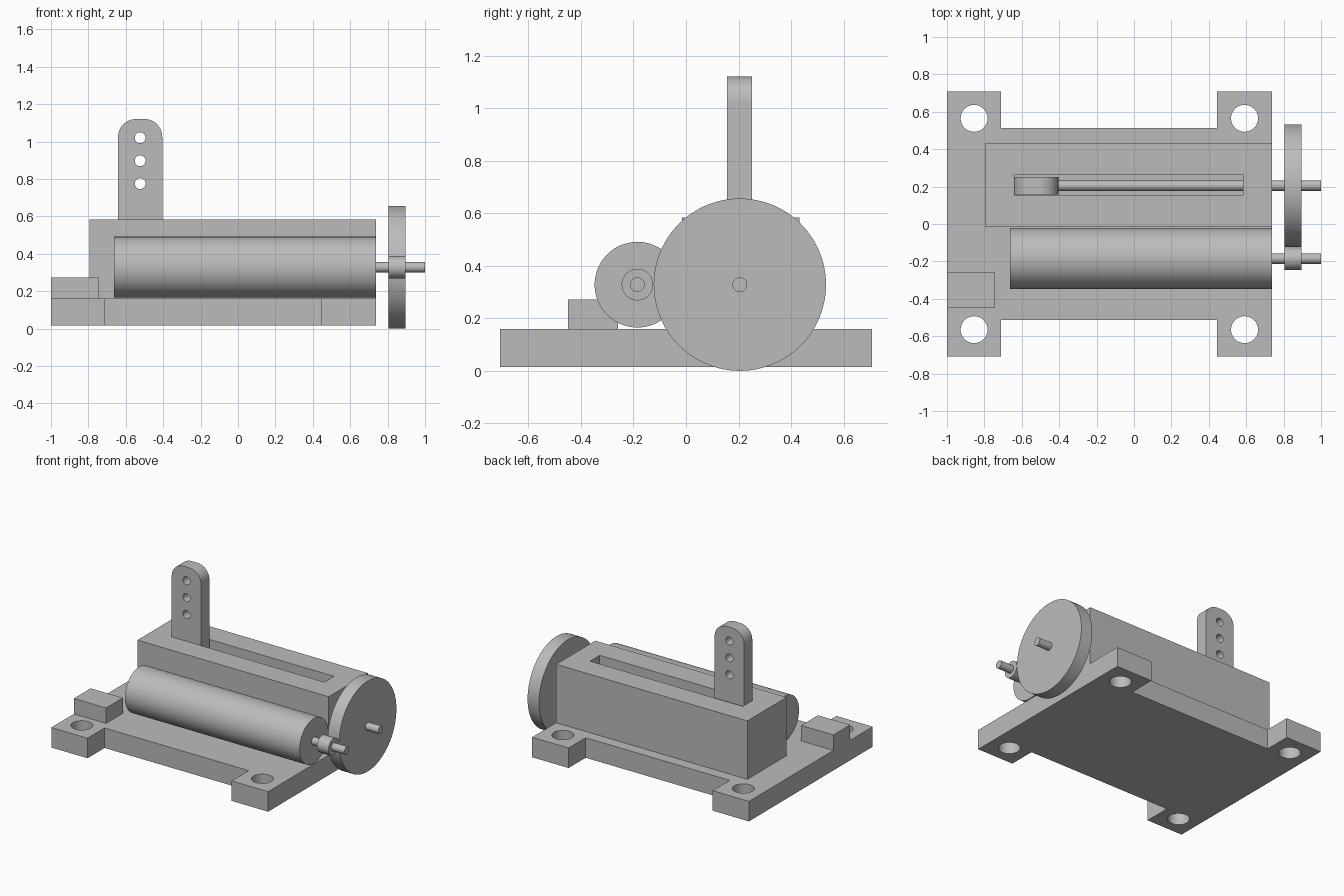
import bpy
import bmesh
from math import radians, pi, sin, cos
from mathutils import Matrix, Vector

if "Cube" in bpy.data.objects:
    bpy.data.objects.remove(bpy.data.objects["Cube"], do_unlink=True)

# One plain grey for every part
grey = bpy.data.materials.new("plain grey")
grey.use_nodes = True
grey.diffuse_color = (0.5, 0.5, 0.5, 1)
bsdf = next(n for n in grey.node_tree.nodes if n.type == 'BSDF_PRINCIPLED')
bsdf.inputs["Base Color"].default_value = grey.diffuse_color
bsdf.inputs["Roughness"].default_value = 0.6


def finish(name, bm):
    bmesh.ops.recalc_face_normals(bm, faces=bm.faces)
    mesh = bpy.data.meshes.new(name)
    bm.to_mesh(mesh)
    bm.free()
    mesh.materials.append(grey)
    ob = bpy.data.objects.new(name, mesh)
    bpy.context.collection.objects.link(ob)
    return ob


def box(name, low, high):
    low, high = Vector(low), Vector(high)
    bm = bmesh.new()
    place = Matrix.Translation((low + high) / 2) @ Matrix.Diagonal((*(high - low), 1))
    bmesh.ops.create_cube(bm, size=1, matrix=place)
    return finish(name, bm)


def cylinder(name, centre, radius, length, axis, sides=64):
    turn = {'X': Matrix.Rotation(pi / 2, 4, 'Y'),
            'Y': Matrix.Rotation(pi / 2, 4, 'X'),
            'Z': Matrix.Identity(4)}[axis]
    bm = bmesh.new()
    bmesh.ops.create_cone(bm, cap_ends=True, segments=sides, radius1=radius, radius2=radius,
                          depth=length, matrix=Matrix.Translation(centre) @ turn)
    return finish(name, bm)


def x_cylinder(name, start, end, y, radius):
    return cylinder(name, ((start + end) / 2, y, AXLE_Z), radius, end - start, 'X')


def prism(name, outline, offset):
    bm = bmesh.new()
    face = bm.faces.new([bm.verts.new(p) for p in outline])
    new = bmesh.ops.extrude_face_region(bm, geom=[face])["geom"]
    bmesh.ops.translate(bm, vec=offset, verts=[v for v in new if isinstance(v, bmesh.types.BMVert)])
    return finish(name, bm)


def cut(ob, cutter):
    mod = ob.modifiers.new("cut", 'BOOLEAN')
    mod.operation = 'DIFFERENCE'
    mod.solver = 'EXACT'
    mod.object = cutter
    cutter.hide_render = True
    bpy.context.view_layer.objects.active = ob
    bpy.ops.object.modifier_apply(modifier=mod.name)
    bpy.data.objects.remove(cutter, do_unlink=True)


AXLE_Z = 0.328
SCREW_Y, MOTOR_Y = 0.205, -0.185
LEFT, RIGHT = -1.0, 0.737
BASE_Z, DECK_Z = 0.015, 0.16

# Mounting plate with four drilled feet
half = [(LEFT, 0.708), (-0.71, 0.708), (-0.71, 0.513),
        (0.445, 0.513), (0.445, 0.708), (RIGHT, 0.708)]
outline = [(x, y, BASE_Z) for x, y in half] + [(x, -y, BASE_Z) for x, y in reversed(half)]
plate = prism("base_plate", outline, (0, 0, DECK_Z - BASE_Z))
for x in (-0.855, 0.591):
    for y in (-0.565, 0.565):
        cut(plate, cylinder("bolt_hole", (x, y, 0.1), 0.072, 0.5, 'Z'))

# Slotted housing for the lead screw
housing = box("housing", (-0.795, -0.015, DECK_Z), (RIGHT, 0.433, 0.583))
cut(housing, box("slot", (-0.641, 0.155, 0.22), (0.583, 0.265, 0.8)))

# Connector block
box("connector_block", (LEFT, -0.45, DECK_Z), (-0.742, -0.258, 0.272))

# Sliding arm: rounded top and three pin holes
ARM_X, ARM_HALF, ARM_TOP, CORNER = -0.523, 0.118, 1.12, 0.095
profile = [(ARM_X - ARM_HALF, 0.23), (ARM_X + ARM_HALF, 0.23)]
for side, start in ((1, 0), (-1, 90)):
    for step in range(13):
        a = radians(start + 90 * step / 12)
        profile.append((ARM_X + side * (ARM_HALF - CORNER) + CORNER * cos(a),
                        ARM_TOP - CORNER + CORNER * sin(a)))
arm = prism("sliding_arm", [(x, 0.157, z) for x, z in profile], (0, 0.094, 0))
for z in (0.775, 0.897, 1.02):
    cut(arm, cylinder("pin_hole", (ARM_X, SCREW_Y, z), 0.029, 0.5, 'Y', 32))

# Motor, lead screw and drive wheels
x_cylinder("motor", -0.662, RIGHT, MOTOR_Y, 0.163)
x_cylinder("motor_shaft", 0.7, 1.0, MOTOR_Y, 0.028)
x_cylinder("lead_screw", -0.7, 1.0, SCREW_Y, 0.028)
x_cylinder("pinion", 0.804, 0.896, MOTOR_Y, 0.06)
wheel = cylinder("drive_wheel", (0.85, SCREW_Y, AXLE_Z), AXLE_Z, 0.092, 'X', 96)

# Smooth round surfaces, crisp edges
bpy.ops.object.select_all(action='DESELECT')
for ob in bpy.context.collection.objects:
    if ob.type == 'MESH' and grey.name in ob.data.materials:
        ob.select_set(True)
bpy.context.view_layer.objects.active = wheel
bpy.ops.object.shade_smooth_by_angle(angle=radians(30))
